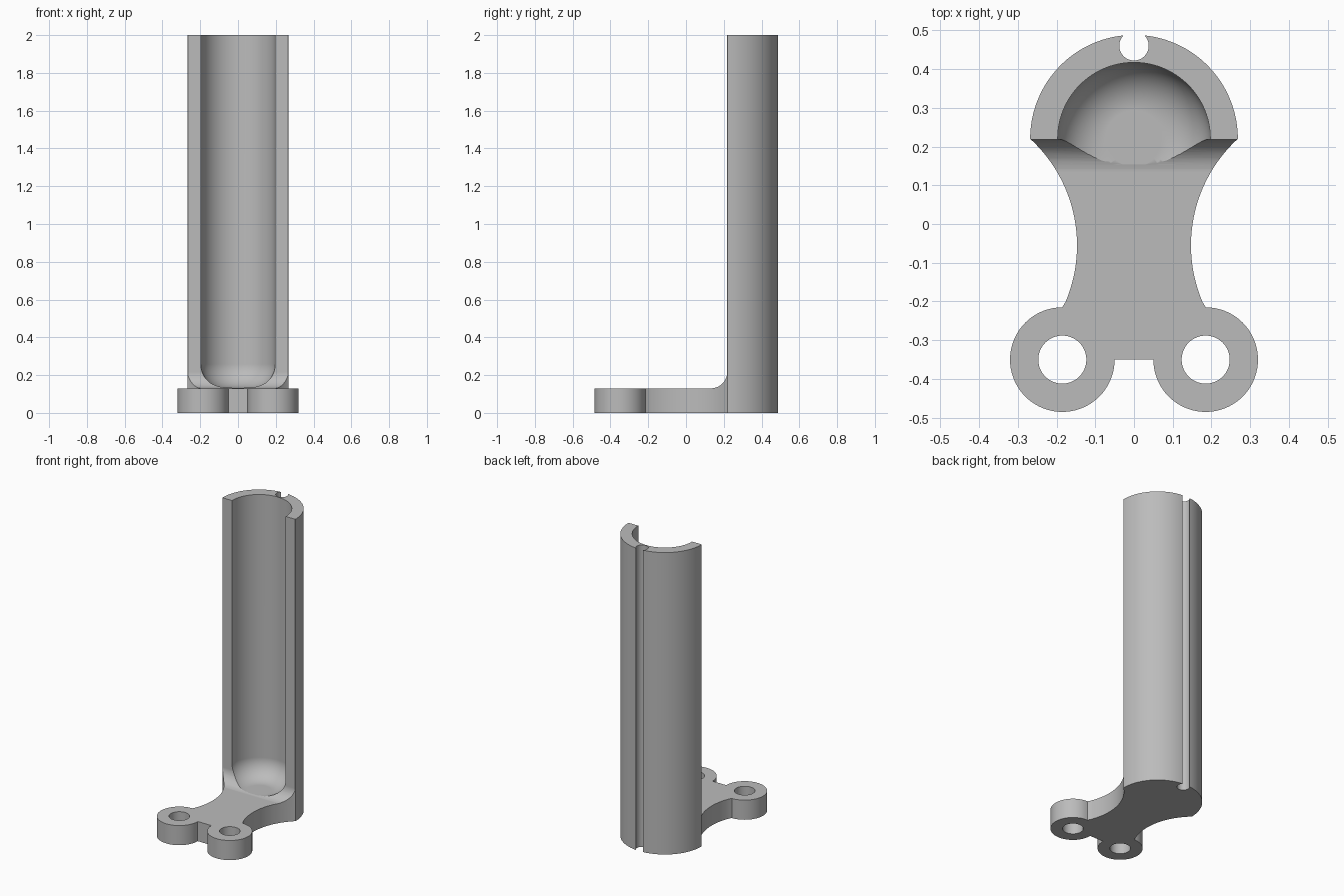
import bpy, bmesh
from math import sin, cos, pi, radians, atan2, hypot
from mathutils import Matrix, Vector

default = bpy.data.objects.get("Cube")
if default:
    bpy.data.objects.remove(default, do_unlink=True)

HEIGHT = 2.0
BASE = 0.13            # thickness of the foot plate
TUBE_Y = 0.22          # axis of the half tube
OUTER, BORE = 0.268, 0.197
LUG_X, LUG_Y, LUG_R, HOLE_R = 0.185, -0.35, 0.135, 0.062


def arc(cx, cy, r, start, end, steps):
    """Points along an arc, angles in radians."""
    return [(cx + r * cos(start + (end - start) * i / steps),
             cy + r * sin(start + (end - start) * i / steps))
            for i in range(steps + 1)]


def finish(name, bm):
    bmesh.ops.recalc_face_normals(bm, faces=bm.faces)
    mesh = bpy.data.meshes.new(name)
    bm.to_mesh(mesh)
    bm.free()
    obj = bpy.data.objects.new(name, mesh)
    bpy.context.collection.objects.link(obj)
    return obj


def prism(name, points, direction):
    """Extrude a closed 3D outline along a direction."""
    bm = bmesh.new()
    face = bm.faces.new([bm.verts.new(p) for p in points])
    moved = bmesh.ops.extrude_face_region(bm, geom=[face])["geom"]
    bmesh.ops.translate(bm, vec=Vector(direction),
                        verts=[v for v in moved if isinstance(v, bmesh.types.BMVert)])
    return finish(name, bm)


def rod(name, x, y, r, bottom, top, round_bottom=0.0, sides=64):
    """Upright cylinder, optionally with a rounded bottom rim."""
    bm = bmesh.new()
    bmesh.ops.create_cone(bm, cap_ends=True, segments=sides, radius1=r, radius2=r,
                          depth=top - bottom,
                          matrix=Matrix.Translation((x, y, (top + bottom) / 2)))
    if round_bottom:
        rim = [e for e in bm.edges if all(v.co.z < bottom + 0.001 for v in e.verts)]
        bmesh.ops.bevel(bm, geom=rim, offset=round_bottom, segments=14,
                        profile=0.5, affect='EDGES')
    return finish(name, bm)


# Plan outline: tube back, concave waist, round lug, then the mirrored side
waist_x, waist_y = 0.52, -0.055
lug_top = (LUG_X, LUG_Y + LUG_R)
a0 = atan2(TUBE_Y - waist_y, OUTER - waist_x)
a1 = atan2(lug_top[1] - waist_y, lug_top[0] - waist_x) + 2 * pi
waist_r = hypot(OUTER - waist_x, TUBE_Y - waist_y)
side = arc(waist_x, waist_y, waist_r, a0, a1, 28)[1:-1]
side += arc(LUG_X, LUG_Y, LUG_R, pi / 2, -pi, 54)
back = arc(0, TUBE_Y, OUTER, pi, 0, 72)
outline = back + side + [(-x, y) for x, y in reversed(side)]
holder = prism("tube_holder", [(x, y, 0) for x, y in outline], (0, 0, HEIGHT))

# Cutters: space above the foot with its fillet, bore, wire slot, lug holes
fillet = 0.086
front_y = TUBE_Y - 0.002
curve = arc(front_y - fillet, BASE + fillet, fillet, -pi / 2, 0, 14)
space = [(-1, BASE)] + curve + [(front_y, 3), (-1, 3)]
cutters = [
    prism("space_cutter", [(-1, y, z) for y, z in space], (2, 0, 0)),
    rod("bore_cutter", 0, TUBE_Y, BORE, BASE + 0.003, 3, 0.125, 96),
    rod("slot_cutter", 0, 0.46, 0.038, -1, 3, sides=48),
    rod("right_hole_cutter", -LUG_X, LUG_Y, HOLE_R, -1, 1),
    rod("left_hole_cutter", LUG_X, LUG_Y, HOLE_R, -1, 1),
]
for cutter in cutters:
    cutter.hide_render = True
    mod = holder.modifiers.new(cutter.name, 'BOOLEAN')
    mod.operation = 'DIFFERENCE'
    mod.solver = 'EXACT'
    mod.object = cutter

# Bake the cuts and remove the cutters
graph = bpy.context.evaluated_depsgraph_get()
cut_mesh = bpy.data.meshes.new_from_object(holder.evaluated_get(graph))
holder.modifiers.clear()
holder.data = cut_mesh
for cutter in cutters:
    bpy.data.objects.remove(cutter, do_unlink=True)

# Single grey material
grey = bpy.data.materials.new("plain_grey")
grey.use_nodes = True
colour = (0.5, 0.5, 0.5, 1)
grey.diffuse_color = colour
grey.node_tree.nodes["Principled BSDF"].inputs["Base Color"].default_value = colour
holder.data.materials.clear()
holder.data.materials.append(grey)

# Smooth curves with crisp edges
bpy.ops.object.select_all(action='DESELECT')
holder.select_set(True)
bpy.context.view_layer.objects.active = holder
bpy.ops.object.shade_smooth_by_angle(angle=radians(25))
weighted = holder.modifiers.new("even_shading", 'WEIGHTED_NORMAL')
weighted.keep_sharp = True
